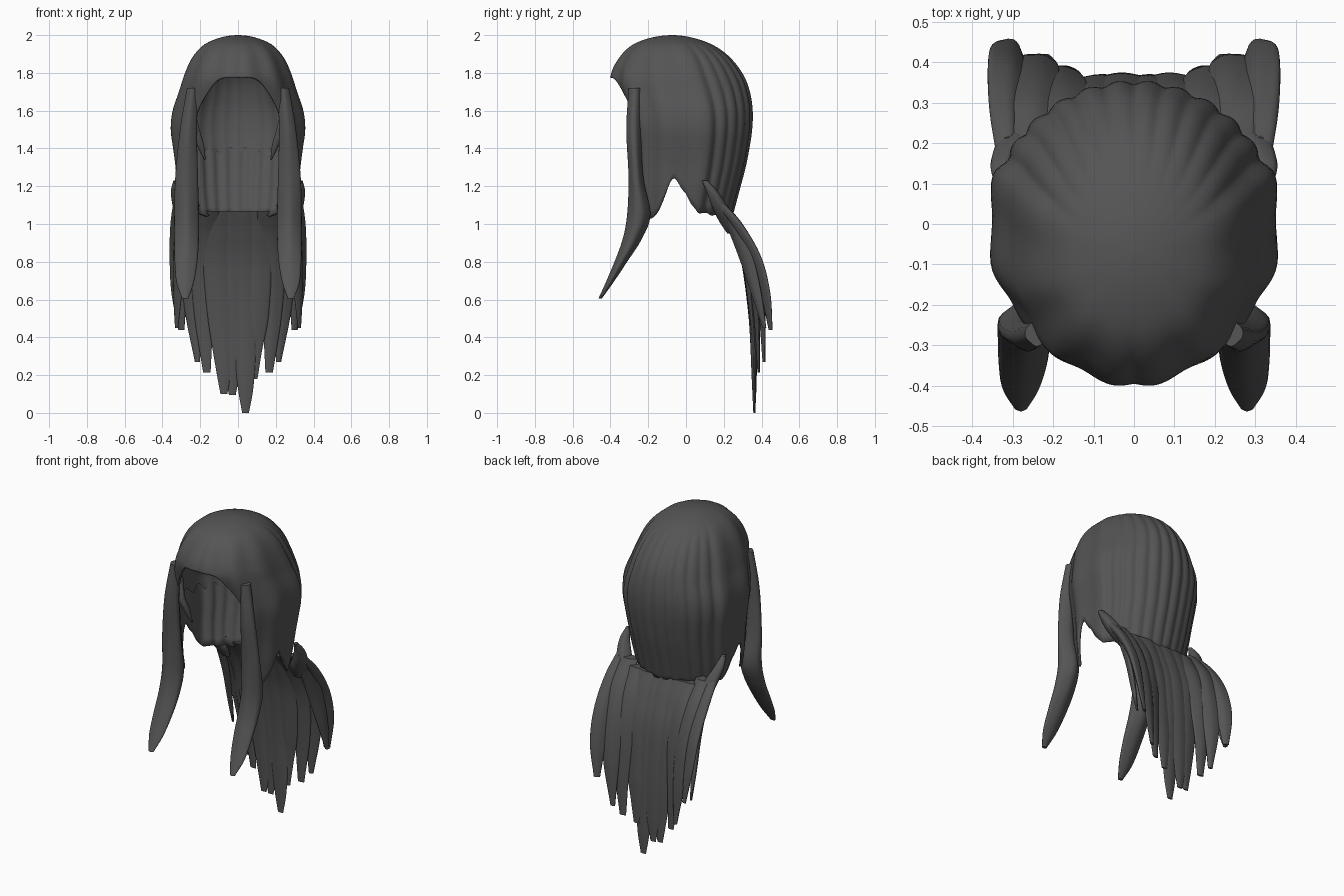
import bpy, bmesh, math
from math import sin, cos, pi, radians, sqrt

if "Cube" in bpy.data.objects:
    bpy.data.objects.remove(bpy.data.objects["Cube"])

hair = bpy.data.materials.new("dark_hair")
hair.diffuse_color = (0.09, 0.09, 0.09, 1)
hair.use_nodes = True
hair.node_tree.nodes["Principled BSDF"].inputs["Base Color"].default_value = hair.diffuse_color


def curve(keys, vals, u):
    """Smooth interpolation of tuples in vals over rising keys."""
    n = len(keys)
    u = min(max(u, keys[0]), keys[-1])
    i = max(k for k in range(n - 1) if keys[k] <= u)
    h = keys[i + 1] - keys[i]
    t = (u - keys[i]) / h

    def slope(j, c):
        a, b = max(j - 1, 0), min(j + 1, n - 1)
        return (vals[b][c] - vals[a][c]) / (keys[b] - keys[a])
    out = []
    for c in range(len(vals[0])):
        p, q = vals[i][c], vals[i + 1][c]
        out.append(p * (2*t**3 - 3*t*t + 1) + slope(i, c) * h * (t**3 - 2*t*t + t)
                   + q * (3*t*t - 2*t**3) + slope(i + 1, c) * h * (t**3 - t*t))
    return out


def finish(name, bm, angle=50):
    bmesh.ops.recalc_face_normals(bm, faces=bm.faces)
    me = bpy.data.meshes.new(name)
    bm.to_mesh(me)
    bm.free()
    ob = bpy.data.objects.new(name, me)
    me.materials.append(hair)
    bpy.context.collection.objects.link(ob)
    bpy.ops.object.select_all(action='DESELECT')
    ob.select_set(True)
    bpy.context.view_layer.objects.active = ob
    bpy.ops.object.shade_smooth_by_angle(angle=radians(angle))
    return ob


# Head shape by height: z -> half width, front y, back y
HEAD = [(2.0, 0, -.07, -.07), (1.985, .10, -.19, .04), (1.95, .18, -.28, .14),
        (1.88, .245, -.35, .24), (1.78, .29, -.395, .315), (1.7, .315, -.375, .345),
        (1.6, .348, -.33, .36), (1.5, .358, -.31, .357), (1.4, .345, -.30, .342),
        (1.3, .332, -.295, .322), (1.2, .325, -.29, .295), (1.1, .31, -.285, .268),
        (1.0, .29, -.28, .24)]
HEAD_U = [sqrt(2 - r[0]) for r in HEAD]

# Hem height by angle from the front
HEM = [(0, 1.775), (18, 1.765), (27, 1.70), (33, 1.58), (37, 1.35), (41, 1.10), (52, 1.03),
       (64, 1.05), (74, 1.15), (81, 1.23), (88, 1.18), (98, 1.09), (112, 1.05), (180, 1.03)]
INNER = [(0, 1.78), (25, 1.77), (34, 1.66), (45, 1.48), (70, 1.42), (120, 1.38), (180, 1.36)]


def shell(name, hem, scale, ridge, teeth, thick, cols=216, rows=40):
    bm = bmesh.new()
    keys, vals = [h[0] for h in hem], [(h[1],) for h in hem]
    pole = bm.verts.new((0, -.07, 2 - (1 - scale) * .5))
    grid = []
    for c in range(cols):
        a = 2 * pi * c / cols - pi
        d = abs(math.degrees(a))
        end = curve(keys, vals, d)[0]
        if d > 45:
            end += teeth * abs(sin(a * 10))
        col = []
        for r in range(1, rows + 1):
            s = r / rows
            z = 2 - (2 - end) * s ** 1.8
            _, half, fy, by = curve(HEAD_U, HEAD, sqrt(2 - z))
            # fanned back strands sit under the broader front layer
            back = min(max((d - 108) / 5, 0), 1)
            wave = back * (.032 * abs(sin(a * 14)) - .045) + (1 - back) * .018 * sin(abs(a) * 11)
            k = scale * (1 + ridge * wave * min(1, (2 - z) / .12))
            low = min(max((1.8 - z) / .25, 0), 1)
            p = 1 if d > 90 else .93 - .17 * low
            x = half * math.copysign(abs(sin(a)) ** p, sin(a))
            y = (fy + by) / 2 - (by - fy) / 2 * math.copysign(abs(cos(a)) ** p, cos(a))
            col.append(bm.verts.new((x * k, y * k, z - (1 - scale) * .5 * (1 - s))))
        grid.append(col)
    for c in range(cols):
        A, B = grid[c], grid[(c + 1) % cols]
        bm.faces.new((pole, A[0], B[0]))
        for r in range(rows - 1):
            bm.faces.new((A[r], A[r + 1], B[r + 1], B[r]))
    ob = finish(name, bm)
    if thick:
        m = ob.modifiers.new("thickness", 'SOLIDIFY')
        m.thickness, m.offset = thick, -1


shell("hair_cap", HEM, 1.0, 1.0, .012, .014)
shell("inner_scalp_layer", INNER, .925, .4, .045, 0)


def lock(name, pts, turn=0, mirror=False, sides=20, steps=36):
    """Flat tapering lock; pts = (x, y, z, half width, half thickness)."""
    for m in ((1, -1) if mirror else (1,)):
        bm = bmesh.new()
        rings = []
        for i in range(steps + 1):
            x, y, z, w, t = curve(list(range(len(pts))), pts, i / steps * (len(pts) - 1))
            ring = []
            for j in range(sides):
                b = 2 * pi * j / sides
                groove = 1 + .12 * cos(4 * b)
                u, v = w * cos(b), t * sin(b) * groove
                ring.append(bm.verts.new((m * (x + u * cos(turn) - v * sin(turn)),
                                          y + u * sin(turn) + v * cos(turn), z)))
            rings.append(ring)
        for A, B in zip(rings, rings[1:]):
            for j in range(sides):
                k = (j + 1) % sides
                bm.faces.new((A[j], A[k], B[k], B[j]))
        bm.faces.new(rings[0])
        bm.faces.new(rings[-1])
        finish(name + ("" if not mirror else "_right" if m > 0 else "_left"), bm)


# Long locks framing the face
lock("front_lock", [(.24, -.27, 1.72, .03, .03), (.262, -.277, 1.5, .045, .035),
                    (.272, -.265, 1.25, .06, .035), (.272, -.25, 1.05, .066, .055),
                    (.272, -.285, .92, .065, .045), (.275, -.345, .8, .06, .03),
                    (.28, -.405, .69, .046, .018), (.28, -.455, .605, .016, .008)], 0, True)
lock("sideburn", [(.25, -.22, 1.62, .02, .02), (.225, -.235, 1.5, .022, .02),
                  (.20, -.22, 1.42, .02, .018), (.175, -.2, 1.34, .004, .004)], .5, True)

# Gathered knots where the tail locks start
lock("tail_root", [(.33, .10, 1.23, .012, .015), (.325, .14, 1.17, .03, .03),
                   (.30, .18, 1.09, .045, .04), (.27, .21, 1.02, .05, .035),
                   (.25, .24, .95, .03, .02)], .4, True)

# Outer tail locks, fanning back and out
lock("outer_tail_lock", [(.315, .16, 1.13, .025, .025), (.32, .27, 1.0, .04, .028),
                         (.315, .365, .83, .052, .024), (.312, .42, .64, .046, .017),
                         (.30, .448, .44, .018, .008)], .5, True)
lock("outer_tail_underlock", [(.30, .19, 1.1, .03, .02), (.305, .26, .97, .045, .02),
                              (.31, .325, .8, .045, .018), (.32, .375, .62, .032, .014),
                              (.325, .415, .45, .012, .006)], .9, True)
lock("middle_tail_lock", [(.25, .19, 1.1, .05, .025), (.25, .29, .96, .06, .025),
                          (.24, .36, .78, .06, .02), (.235, .40, .55, .05, .015),
                          (.215, .413, .27, .014, .007)], .25, True)
lock("inner_tail_lock", [(.17, .21, 1.07, .07, .025), (.175, .29, .93, .075, .025),
                         (.18, .345, .75, .07, .02), (.18, .375, .5, .05, .014),
                         (.165, .385, .215, .02, .006)], .12, True)

# Centre sheet of the tail: x at root, x at tip, tip height, half width
for i, (x0, x1, tip, w) in enumerate([(-.10, -.075, .10, .085), (-.03, -.03, .095, .085),
                                      (.03, .04, 0, .08), (.10, .085, .18, .08)]):
    y = .004 * (i % 2)
    lock("centre_tail_lock_%d" % (i + 1),
         [(x0, .22 + y, 1.07, w, .02), (x0, .27 + y, .95, w, .022),
          (x0, .32 + y, .78, w, .022), ((x0 + x1) / 2, .35 + y, .5, w * .85, .016),
          (x1, .36 + y, tip + .16, w * .55, .01), (x1, .362 + y, tip, .018, .005)])
